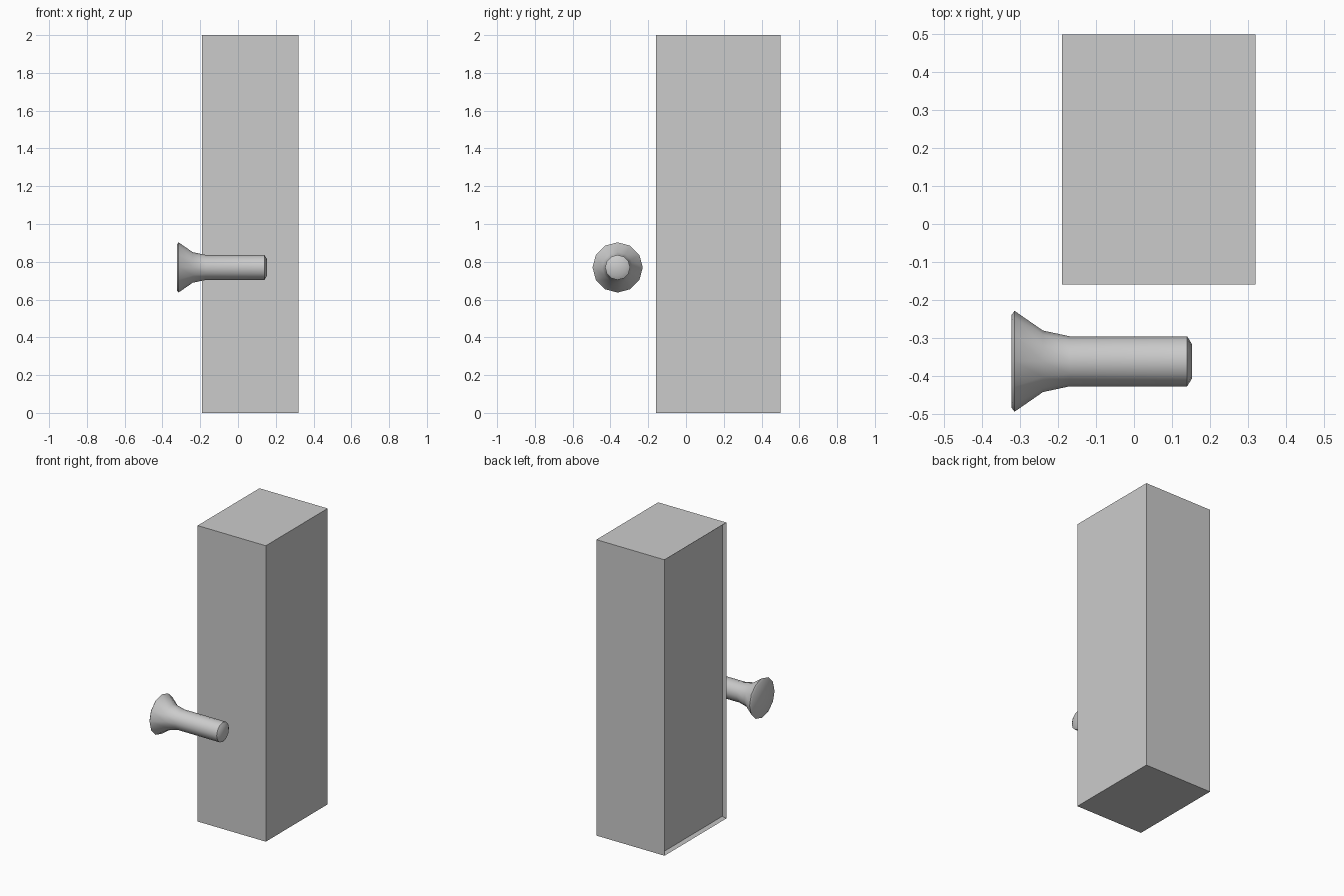
import bpy
import bmesh
from math import pi, radians, sin, cos

cube = bpy.data.objects.get("Cube")
if cube:
    bpy.data.objects.remove(cube, do_unlink=True)

# One plain colour for everything
grey = bpy.data.materials.new("light_grey")
grey.use_nodes = True
grey.diffuse_color = (0.6, 0.6, 0.6, 1)
grey.node_tree.nodes["Principled BSDF"].inputs["Base Color"].default_value = (0.6, 0.6, 0.6, 1)


def add_object(name, bm):
    bmesh.ops.recalc_face_normals(bm, faces=bm.faces)
    mesh = bpy.data.meshes.new(name)
    bm.to_mesh(mesh)
    bm.free()
    mesh.materials.append(grey)
    obj = bpy.data.objects.new(name, mesh)
    bpy.context.collection.objects.link(obj)
    return obj


# Tall door block with a shallow recessed panel on its -x side
bm = bmesh.new()
bmesh.ops.create_cube(bm, size=1)
bmesh.ops.scale(bm, vec=(0.51, 0.66, 2), verts=bm.verts)
bmesh.ops.translate(bm, vec=(0.065, 0.17, 1), verts=bm.verts)
bm.normal_update()
side = [f for f in bm.faces if f.normal.x < -0.9]
bmesh.ops.inset_region(bm, faces=side, thickness=0.015, use_even_offset=True)
bmesh.ops.translate(bm, vec=(0.02, 0, 0), verts=side[0].verts)
add_object("block", bm)

# Flared knob: rings of (x, radius) around a sideways axis
SIDES = 12
PROFILE = [(-0.323, 0.122), (-0.315, 0.133), (-0.24, 0.081), (-0.17, 0.066),
           (0.14, 0.066), (0.153, 0.045)]
bm = bmesh.new()
rings = []
for x, r in PROFILE:
    angles = [2 * pi * i / SIDES for i in range(SIDES)]
    rings.append([bm.verts.new((x, -0.362 + r * cos(a), 0.77 + r * sin(a))) for a in angles])
for a, b in zip(rings, rings[1:]):
    for i in range(SIDES):
        j = (i + 1) % SIDES
        bm.faces.new((a[i], a[j], b[j], b[i]))
bm.faces.new(rings[0])
bm.faces.new(rings[-1])
knob = add_object("knob", bm)

bpy.ops.object.select_all(action="DESELECT")
knob.select_set(True)
bpy.context.view_layer.objects.active = knob
bpy.ops.object.shade_smooth_by_angle(angle=radians(40))
